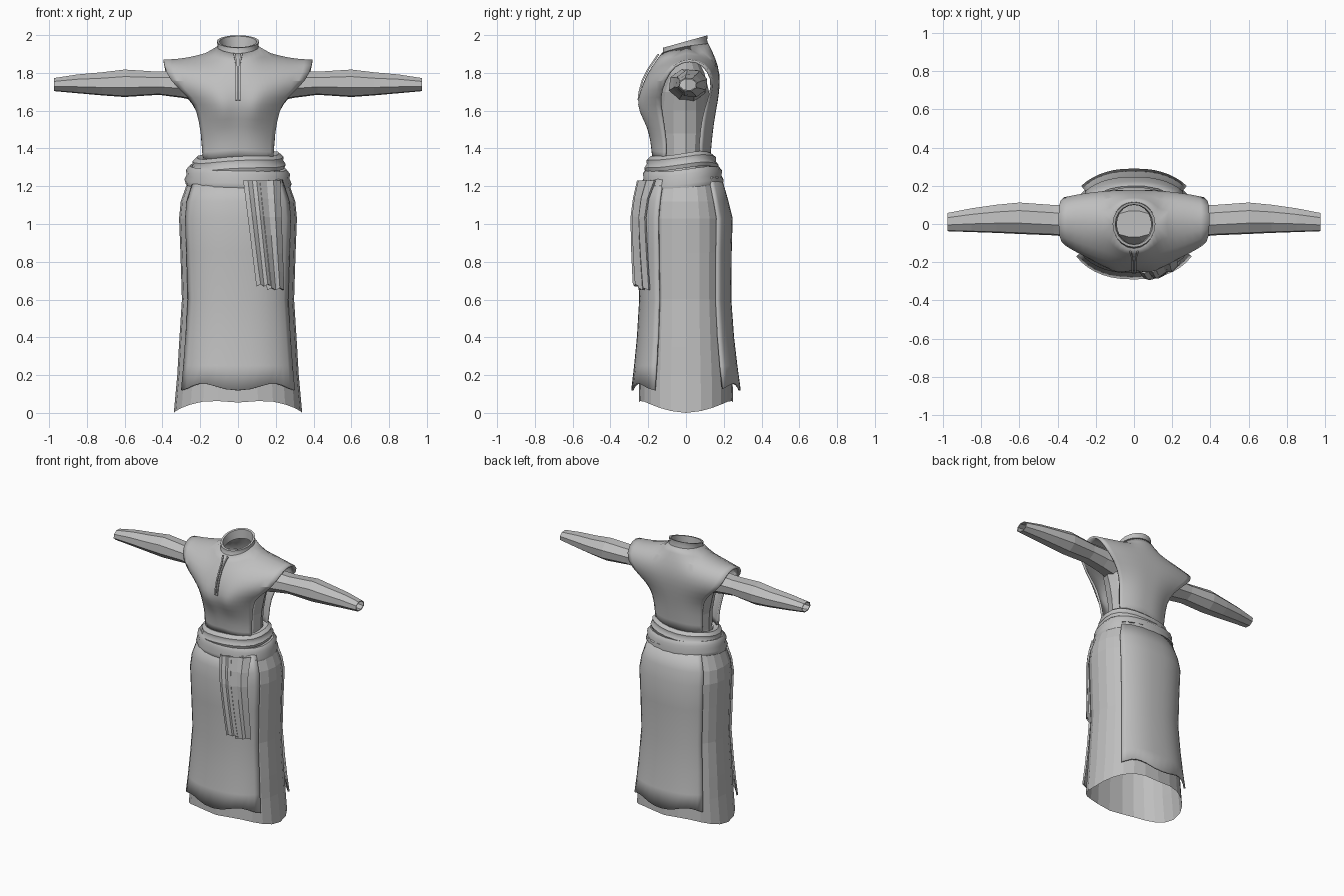
import bpy, bmesh, math

if "Cube" in bpy.data.objects:
    bpy.data.objects.remove(bpy.data.objects["Cube"])

cloth = bpy.data.materials.new("grey_cloth")
cloth.diffuse_color = (0.52, 0.52, 0.52, 1)
cloth.use_nodes = True
cloth.node_tree.nodes["Principled BSDF"].inputs["Base Color"].default_value = cloth.diffuse_color


def loft(name, grids, closed=False, cap_start=False, cap_end=False,
         smooth=False, mirror=False, subdiv=0, thick=0.0, offset=-1):
    """Skin one or more grids (lists of equal point rows) into one object."""
    bm = bmesh.new()
    for rows in grids:
        vs = [[bm.verts.new(p) for p in r] for r in rows]
        n = len(rows[0])
        for a, b in zip(vs, vs[1:]):
            for i in range(n if closed else n - 1):
                j = (i + 1) % n
                bm.faces.new((a[i], a[j], b[j], b[i]))
        if cap_start:
            bm.faces.new(vs[0][::-1])
        if cap_end:
            bm.faces.new(vs[-1])
    bmesh.ops.remove_doubles(bm, verts=bm.verts, dist=0.0005)
    bmesh.ops.recalc_face_normals(bm, faces=bm.faces)
    me = bpy.data.meshes.new(name)
    bm.to_mesh(me)
    bm.free()
    me.materials.append(cloth)
    ob = bpy.data.objects.new(name, me)
    bpy.context.collection.objects.link(ob)
    if smooth:
        bpy.ops.object.select_all(action='DESELECT')
        ob.select_set(True)
        bpy.context.view_layer.objects.active = ob
        bpy.ops.object.shade_smooth_by_angle(angle=math.radians(50))
    if mirror:
        m = ob.modifiers.new("mirror", 'MIRROR')
        m.merge_threshold = 0.002
    if subdiv:
        s = ob.modifiers.new("subdivide", 'SUBSURF')
        s.levels = s.render_levels = subdiv
    if thick:
        s = ob.modifiers.new("thickness", 'SOLIDIFY')
        s.thickness, s.offset = thick, offset
    return ob


def table(tab, z):
    """Linear interpolation in rows (z, values...) sorted by rising z."""
    if z <= tab[0][0]:
        return tab[0][1:]
    for a, b in zip(tab, tab[1:]):
        if z <= b[0]:
            f = (z - a[0]) / (b[0] - a[0])
            return [p + (q - p) * f for p, q in zip(a[1:], b[1:])]
    return tab[-1][1:]


def oval(rx, yf, yb, a, n=2.0):
    """Point of a rounded-square oval with separate front and back depth."""
    c, s = math.cos(a), math.sin(a)
    x = rx * math.copysign(abs(c) ** (2 / n), c)
    y = (yb if s > 0 else yf) * abs(s) ** (2 / n)
    return x, y


def ring_angles(n):
    return [2 * math.pi * i / n for i in range(n)]


# ---- skirt: z, half width, front y, back y
SKIRT = [(0.0, .34, -.25, .25), (.14, .325, -.25, .25), (.35, .313, -.24, .235),
         (.6, .297, -.23, .222), (.85, .305, -.235, .222), (1.03, .312, -.236, .225),
         (1.12, .303, -.225, .205), (1.27, .25, -.19, .165)]


def skirt_row(z, angles, grow=0.0, hem=None):
    row = []
    for a in angles:
        zz = z + (hem(a) if hem else 0)
        rx, yf, yb = table(SKIRT, zz)
        row.append((*oval(rx + grow * .5, yf - grow, yb + grow, a, 2.35), zz))
    return row


hem = lambda a: .075 * abs(math.sin(a)) ** 1.5 - .02 * abs(math.sin(a)) ** 24
A = ring_angles(24)
loft("skirt", [[skirt_row(0, A, 0, hem)] +
     [skirt_row(z, A) for z in (.2, .35, .6, .85, 1.03, 1.12, 1.27)]],
     closed=True, cap_end=True)

# ---- front and back overskirt panels, flared at the hem
wave = lambda a: .018 * math.cos(6 * a) + .008
for name, lo, hi in (("front_panel", 212, 328), ("back_panel", 40, 140)):
    ang = [math.radians(lo + (hi - lo) * i / 14) for i in range(15)]
    rows = [skirt_row(.13, ang, .04, wave)]
    rows += [skirt_row(z, ang, g) for z, g in
             ((.25, .03), (.4, .022), (.6, .018), (.85, .02), (1.03, .022), (1.12, .02), (1.25, .018))]
    loft(name, [rows], smooth=True, thick=.012)


# ---- sash tails hanging at the front
def tail(name, x_top, x_low, width_top, width_low, z_low, lift):
    rows = []
    for k in range(7):
        f = k / 6
        z = 1.23 + (z_low - 1.23) * f
        rx, yf, _ = table(SKIRT, z)
        row = []
        for i in range(5):
            x = x_top + (x_low - x_top) * f + (width_top + (width_low - width_top) * f) * i / 4
            y = (yf - .022) * (1 - (x / (rx + .01)) ** 2.35) ** (1 / 2.35)
            row.append((x, y - lift - (.012 if i % 2 else 0), z + (.012 * (i % 2) if k == 6 else 0)))
        rows.append(row)
    loft(name, [rows], thick=.012, offset=0)


tail("long_tail", .08, .155, .14, .085, .65, .014)
tail("short_tail", .03, .10, .09, .075, .67, .022)


# ---- sash: two overlapping wrapped bands
def band(name, zc, h, rx, yf, yb, tilt, back_rise, flare):
    prof = [(-.035, -.7), (0, -1), (.012, -.5), (.004, 0), (.012, .5), (-.004, 1), (-.04, .8)]
    rows = []
    for g, v in prof:
        rows.append([])
        for a in ring_angles(22):
            e = g - flare * v
            x, y = oval(rx + e, yf - e, yb + e, a, 2.2)
            rows[-1].append((x, y, zc + v * h + tilt * x + back_rise * y + .006 * math.sin(3 * a)))
    loft(name, [rows], closed=True, smooth=True)


band("lower_sash", 1.25, .05, .268, -.222, .185, -.04, .06, .008)
band("upper_sash", 1.325, .04, .235, -.205, .155, .05, .07, .012)

# ---- shirt body under the tunic, faceted
SHIRT = [(1.22, .2, -.16, .12), (1.36, .185, -.145, .105), (1.48, .188, -.15, .12),
         (1.6, .212, -.155, .125), (1.7, .245, -.14, .125), (1.8, .22, -.1, .1), (1.86, .12, -.07, .07)]
loft("shirt_body", [[[(*oval(rx, yf, yb, a), z) for a in ring_angles(14)]
     for z, rx, yf, yb in SHIRT]], closed=True, cap_end=True)

# ---- sleeves: x, centre y, centre z, half depth, half height
ARM = [(.2, .01, 1.735, .105, .09), (.3, .015, 1.74, .09, .075), (.42, .02, 1.745, .083, .064),
       (.6, .03, 1.745, .086, .076), (.72, .027, 1.742, .077, .064), (.85, .02, 1.742, .065, .052),
       (.975, .01, 1.738, .05, .036)]
loft("sleeve", [[[(x, y + ry * math.cos(a + .3), z + rz * math.sin(a + .3))
     for a in ring_angles(8)] for x, y, z, ry, rz in ARM]],
     closed=True, mirror=True, thick=.006)

# ---- tunic: neck and shoulder line, then rows running from centre to edge
T = [0, .15, .28, .42, .6, .8, 1]
SHOULDER = [(.11, 0, 1.935), (.2, .01, 1.905), (.3, .02, 1.875), (.395, .02, 1.872)]
NECK_F = [(0, -.13, 1.895), (.06, -.115, 1.905), (.1, -.065, 1.92)]
NECK_B = [(0, .115, 1.955), (.06, .105, 1.95), (.1, .06, 1.945)]
# centre y, centre z, edge x, edge y, edge z, roundness
FRONT = [(-.185, 1.82, .392, -.065, 1.845, 1.5), (-.225, 1.74, .365, -.115, 1.76, 2.2),
         (-.24, 1.66, .25, -.14, 1.67, 2.6), (-.235, 1.6, .212, -.13, 1.6, 2.6),
         (-.2, 1.52, .195, -.115, 1.5, 2.6), (-.18, 1.44, .185, -.105, 1.42, 2.6),
         (-.172, 1.35, .188, -.105, 1.34, 2.6)]
BACK = [(.15, 1.88, .392, .09, 1.85, 2), (.175, 1.79, .38, .145, 1.77, 2.5),
        (.17, 1.7, .27, .13, 1.68, 2.5), (.152, 1.6, .21, .1, 1.6, 2.5),
        (.135, 1.5, .192, .08, 1.5, 2.5), (.122, 1.35, .188, .07, 1.34, 2.5)]


def tunic_rows(neck, spec):
    rows = [neck + SHOULDER]
    for yc, zc, xe, ye, ze, p in spec:
        row = []
        for t in T:
            x, y, z = xe * t, ye + (yc - ye) * (1 - t ** p), zc + (ze - zc) * t
            if yc < 0:  # chest fullness
                y -= .03 * math.exp(-((x - .09) / .05) ** 2 - ((z - 1.63) / .05) ** 2)
            row.append((x, y, z))
        rows.append(row)
    return rows


loft("tunic", [tunic_rows(NECK_F, FRONT), tunic_rows(NECK_B, BACK)],
     smooth=True, mirror=True, subdiv=1, thick=.014, offset=0)

# ---- standing collar, higher at the back
COLLAR = [(.118, -.135, .12, 1.915, .2), (.108, -.122, .112, 1.945, .26), (.112, -.122, .115, 1.967, .28),
          (.098, -.108, .102, 1.966, .28), (.09, -.105, .1, 1.91, .2)]
loft("collar", [[[(x, y, z + k * y) for x, y in (oval(rx, yf, yb, a) for a in ring_angles(20))]
     for rx, yf, yb, z, k in COLLAR]], closed=True, smooth=True)

# ---- neck opening trim: two narrow strips that spread at the collar
SLIT = [(1.655, -.252), (1.7, -.247), (1.76, -.23), (1.82, -.2), (1.86, -.172), (1.9, -.145)]
strip = []
for k, (z, y) in enumerate(SLIT):
    gap = .003 + (.012 if k == 5 else .003 if k == 4 else 0)
    strip.append([(gap, y, z), (gap + .009, y, z)])
loft("neck_trim", [strip], mirror=True, thick=.009, offset=0)
